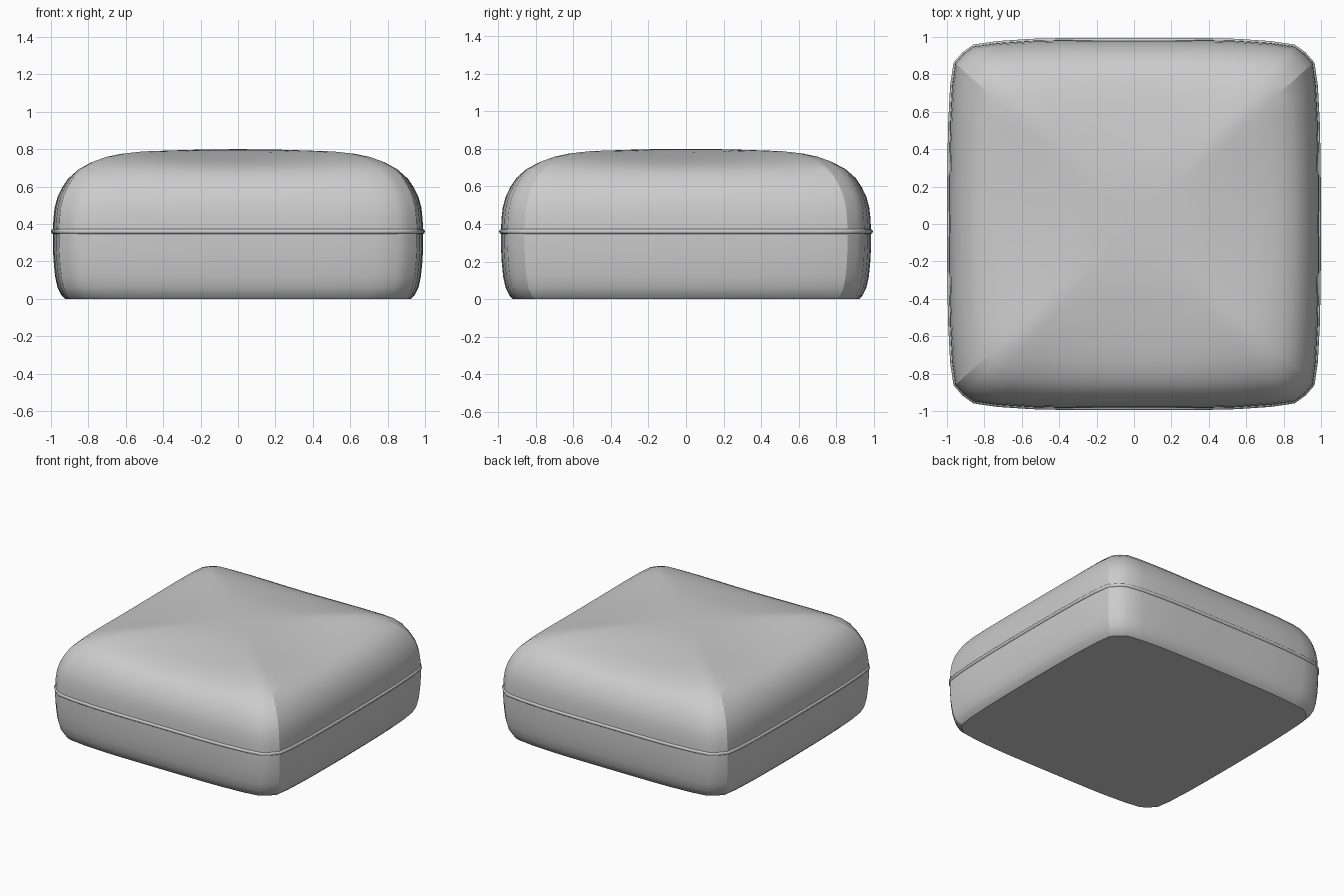
import bpy, bmesh, math

if "Cube" in bpy.data.objects:
    bpy.data.objects.remove(bpy.data.objects["Cube"])

# Quarter outline of the cushion seen from above, from +x to +y
QUARTER = [(.99, 0), (.989, .2), (.987, .38), (.983, .55), (.973, .74), (.956, .86),
           (.912, .91), (.857, .95), (.73, .968), (.55, .98), (.38, .984), (.2, .985), (0, .985)]
SEAM = 5  # index of the corner seam in the quarter

# Side profile: (half width on the x axis, height)
PROFILE = [(.925, 0), (.945, .02), (.965, .06), (.978, .12), (.986, .2), (.99, .28), (.99, .36),
           (.987, .43), (.98, .49), (.964, .55), (.94, .6), (.908, .65), (.86, .695), (.80, .727),
           (.73, .75), (.65, .766), (.55, .778), (.42, .788), (.28, .796), (.14, .799)]


def outline():
    q = QUARTER
    return (q[:-1] + [(-x, y) for x, y in q[:0:-1]] +
            [(-x, -y) for x, y in q[:-1]] + [(x, -y) for x, y in q[:0:-1]])


pts = outline()
n = len(pts)
seams = {i for i, p in enumerate(pts)
         if (abs(p[0]), abs(p[1])) == QUARTER[SEAM]}

# Cushion body lofted from scaled outlines, corners a little fuller than the sides
bm = bmesh.new()
rings = []
for w, z in PROFILE:
    s = w / .99
    t = min(max((s - .35) / .65, 0), 1) if z > .4 else 0
    puff = .03 * math.sin(math.pi * t)
    ring = []
    for x, y in pts:
        c = min(abs(x), abs(y)) / .91
        ring.append(bm.verts.new((x * s, y * s, z + puff * (c * c - .6))))
    rings.append(ring)
for k in range(len(rings) - 1):
    a, b = rings[k], rings[k + 1]
    for i in range(n):
        j = (i + 1) % n
        bm.faces.new((a[i], a[j], b[j], b[i]))
bm.faces.new(rings[0][::-1])
centre = bm.verts.new((0, 0, .8))
for i in range(n):
    bm.faces.new((rings[-1][i], rings[-1][(i + 1) % n], centre))
for f in bm.faces:
    f.smooth = True

# Sharp corner seams and sharp bottom edge
for k in range(len(PROFILE) - 1):
    if PROFILE[k + 1][0] >= .79:
        for i in seams:
            bm.edges.get((rings[k][i], rings[k + 1][i])).smooth = False
for i in range(n):
    bm.edges.get((rings[0][i], rings[0][(i + 1) % n])).smooth = False

mesh = bpy.data.meshes.new("cushion")
bm.to_mesh(mesh)
bm.free()
bpy.context.collection.objects.link(bpy.data.objects.new("cushion", mesh))

# Piping around the middle
curve = bpy.data.curves.new("piping", "CURVE")
curve.dimensions = "3D"
curve.bevel_depth = .014
curve.bevel_resolution = 2
spline = curve.splines.new("POLY")
spline.points.add(n - 1)
for p, (x, y) in zip(spline.points, pts):
    p.co = (x * .996, y * .996, .36, 1)
spline.use_cyclic_u = True
spline.use_smooth = True
bpy.context.collection.objects.link(bpy.data.objects.new("piping", curve))
